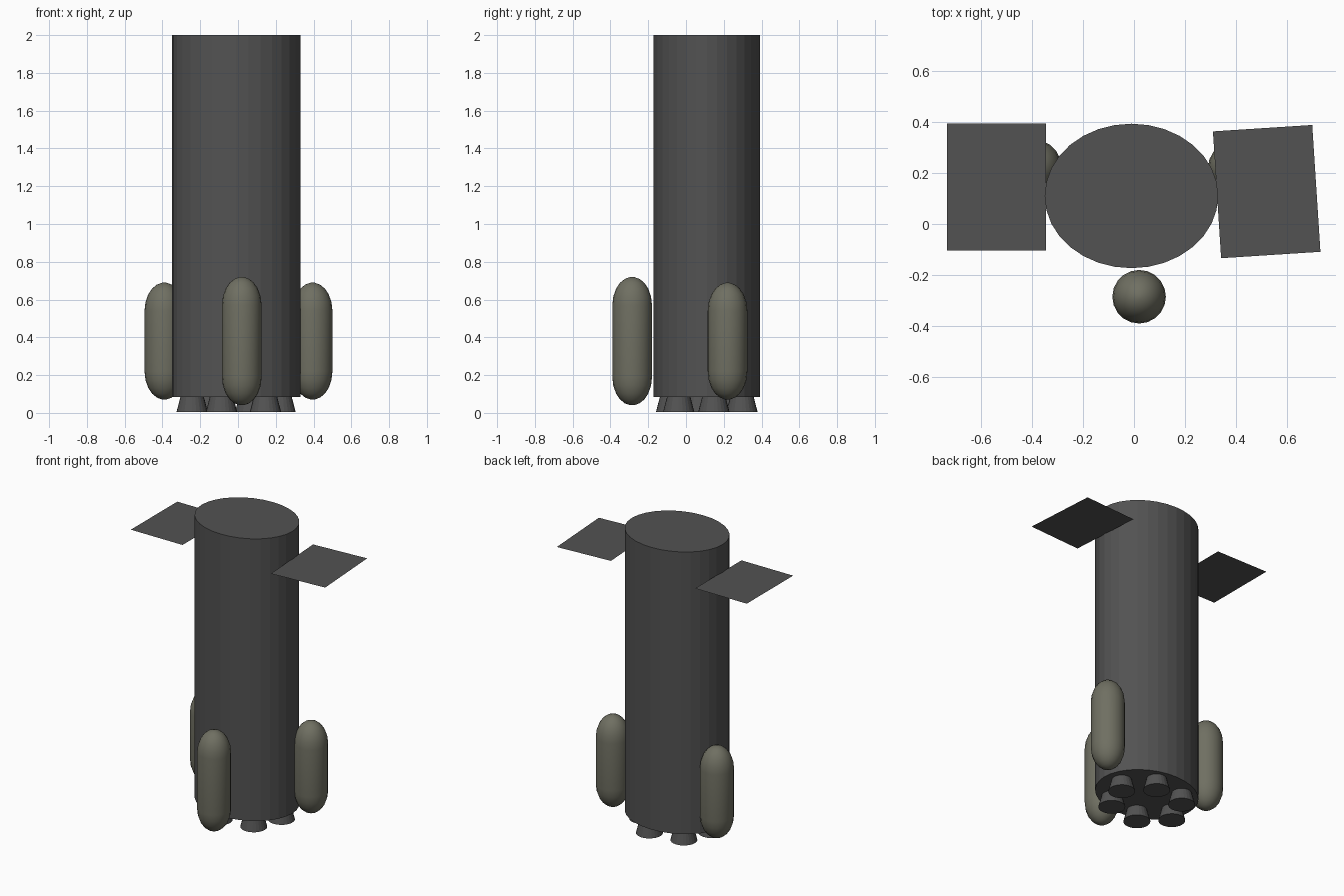
import bpy, math

if "Cube" in bpy.data.objects:
    bpy.data.objects.remove(bpy.data.objects["Cube"])


def material(name, rgb):
    m = bpy.data.materials.new(name)
    m.diffuse_color = (*rgb, 1)
    m.use_nodes = True
    m.node_tree.nodes["Principled BSDF"].inputs["Base Color"].default_value = m.diffuse_color
    return m


GREY = material("dark_grey", (0.085, 0.085, 0.085))
OLIVE = material("olive_grey", (0.16, 0.16, 0.122))


def build(name, verts, faces, mat, smooth=False):
    me = bpy.data.meshes.new(name)
    me.from_pydata(verts, [], faces)
    me.materials.append(mat)
    me.polygons.foreach_set("use_smooth", [smooth] * len(me.polygons))
    ob = bpy.data.objects.new(name, me)
    bpy.context.collection.objects.link(ob)
    return ob


def lathe(name, cx, cy, profile, sides, mat, sy=1.0, smooth=False):
    """Closed solid from (radius, z) rings, listed bottom to top."""
    verts, faces = [], []
    for r, z in profile:
        for i in range(sides):
            a = 2 * math.pi * i / sides
            verts.append((cx + r * math.cos(a), cy + r * sy * math.sin(a), z))
    for k in range(len(profile) - 1):
        for i in range(sides):
            j = (i + 1) % sides
            faces.append((k * sides + i, k * sides + j,
                          (k + 1) * sides + j, (k + 1) * sides + i))
    top = (len(profile) - 1) * sides
    faces.append(tuple(reversed(range(sides))))
    faces.append(tuple(range(top, top + sides)))
    return build(name, verts, faces, mat, smooth)


# Oval main hull
CX, CY, RX, RY = -0.01, 0.11, 0.34, 0.283
lathe("hull", CX, CY, [(RX, 0.085), (RX, 2.0)], 32, GREY, RY / RX)

# Ring of six flared engine nozzles
for n in range(6):
    a = math.radians(11 + 60 * n)
    lathe(f"nozzle_{n + 1}", CX + 0.237 * math.cos(a), CY + 0.197 * math.sin(a),
          [(0.083, 0.004), (0.058, 0.10)], 24, GREY)


# Side tanks with rounded ends
def tank(name, x, y, z0, z1, r=0.105, cap=0.15):
    steps = [math.radians(d) for d in (6, 22, 38, 54, 72, 90)]
    low = [(r * math.sin(t), z0 + cap * (1 - math.cos(t))) for t in steps]
    high = [(q, z0 + z1 - z) for q, z in reversed(low)]
    lathe(name, x, y, low + high, 20, OLIVE, smooth=True)


tank("front_tank", 0.02, -0.285, 0.04, 0.72)
tank("left_tank", -0.39, 0.225, 0.07, 0.69)
tank("right_tank", 0.395, 0.22, 0.07, 0.69)


# Thin flat panels near the top
def panel(name, x, y, w, d, turn):
    c, s = math.cos(turn), math.sin(turn)
    pts = [(-w / 2, -d / 2), (w / 2, -d / 2), (w / 2, d / 2), (-w / 2, d / 2)]
    verts = [(x + c * u - s * v, y + s * u + c * v, 1.81) for u, v in pts]
    build(name, verts, [(0, 1, 2, 3)], GREY)


panel("left_panel", -0.538, 0.145, 0.388, 0.498, 0)
panel("right_panel", 0.52, 0.127, 0.39, 0.498, math.radians(3.7))
